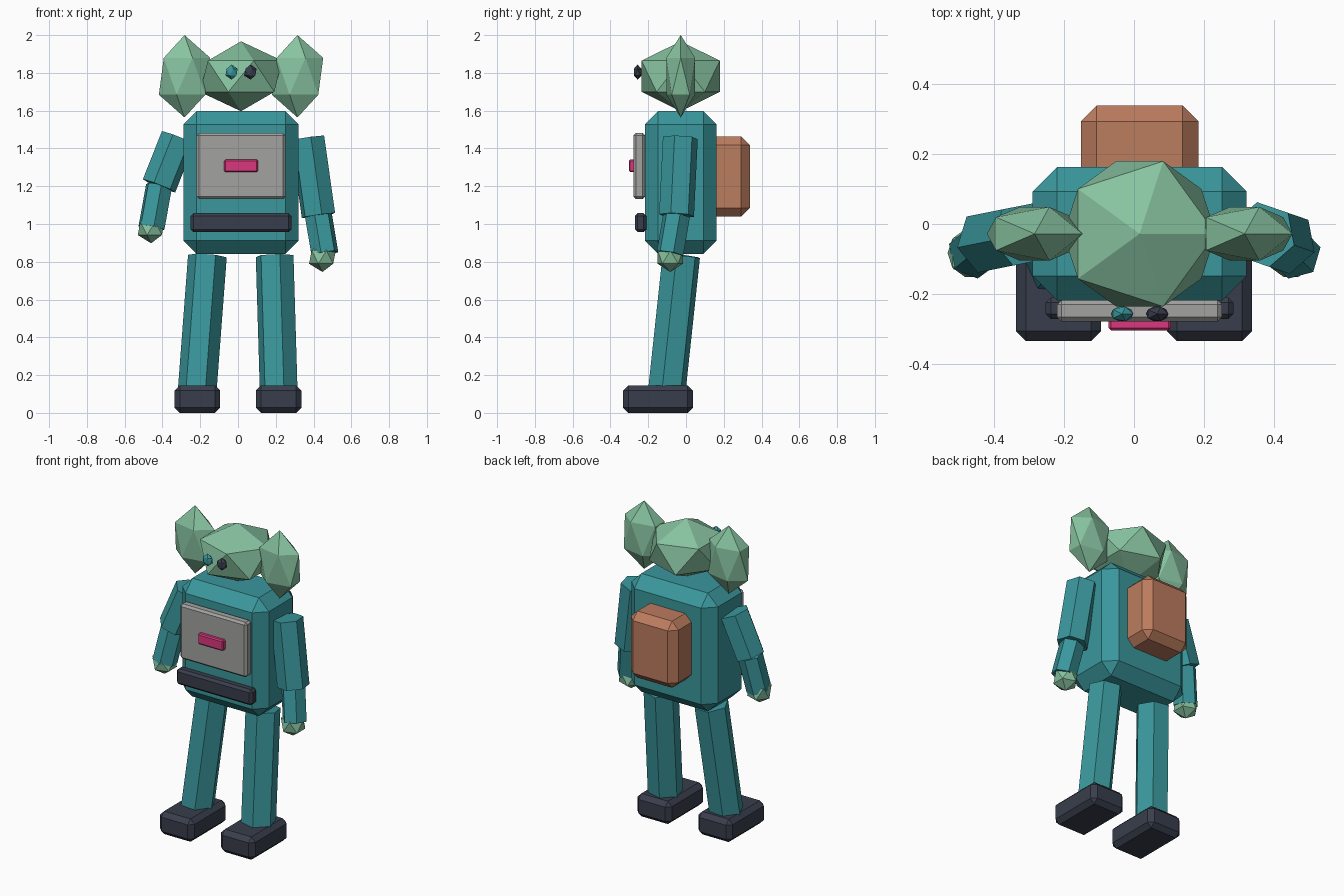
import bpy
import bmesh
from mathutils import Matrix, Vector

cube = bpy.data.objects.get("Cube")
if cube:
    bpy.data.objects.remove(cube, do_unlink=True)


def material(name, rgb):
    mat = bpy.data.materials.new(name)
    mat.use_nodes = True
    color = (*rgb, 1.0)
    mat.diffuse_color = color
    mat.node_tree.nodes["Principled BSDF"].inputs["Base Color"].default_value = color
    return mat


TEAL = material("teal", (0.042, 0.31, 0.335))
GREEN = material("soft_green", (0.242, 0.54, 0.35))
CLAY = material("clay_orange", (0.50, 0.20, 0.114))
GREY = material("panel_grey", (0.36, 0.36, 0.35))
PINK = material("hot_pink", (0.70, 0.038, 0.205))
DARK = material("dark_slate", (0.04, 0.048, 0.072))


def finish(name, bm, mat):
    """Turn a bmesh into a flat-shaded object."""
    mesh = bpy.data.meshes.new(name)
    bm.to_mesh(mesh)
    bm.free()
    mesh.materials.append(mat)
    obj = bpy.data.objects.new(name, mesh)
    bpy.context.collection.objects.link(obj)
    return obj


def box(name, center, size, bevel, mat):
    """Box with chamfered edges."""
    bm = bmesh.new()
    bmesh.ops.create_cube(bm, size=1)
    bmesh.ops.scale(bm, vec=size, verts=bm.verts)
    bmesh.ops.bevel(bm, geom=bm.edges[:], offset=bevel, segments=1,
                    affect='EDGES', profile=0.5)
    bmesh.ops.translate(bm, vec=center, verts=bm.verts)
    return finish(name, bm, mat)


def gem(name, center, radii, mat):
    """Twenty-sided ball stretched to the given radii."""
    bm = bmesh.new()
    bmesh.ops.create_icosphere(bm, subdivisions=1, radius=1)
    bmesh.ops.scale(bm, vec=radii, verts=bm.verts)
    bmesh.ops.translate(bm, vec=center, verts=bm.verts)
    return finish(name, bm, mat)


def limb(name, start, end, radius, mat):
    """Six-sided prism between two points."""
    start, end = Vector(start), Vector(end)
    axis = end - start
    turn = axis.to_track_quat('Z', 'Y').to_matrix().to_4x4()
    bm = bmesh.new()
    bmesh.ops.create_cone(bm, cap_ends=True, segments=6, radius1=radius,
                          radius2=radius, depth=axis.length)
    bm.transform(Matrix.Translation((start + end) / 2) @ turn)
    return finish(name, bm, mat)


MID, DEEP = 0.016, -0.028  # body centre in x and y

# Torso and what is mounted on it
box("torso", (MID, DEEP, 1.22), (0.61, 0.38, 0.755), 0.07, TEAL)
box("chest_panel", (MID, -0.247, 1.307), (0.47, 0.062, 0.35), 0.013, GREY)
box("chest_button", (MID, -0.285, 1.308), (0.178, 0.035, 0.067), 0.007, PINK)
box("belt", (MID, -0.24, 1.007), (0.535, 0.062, 0.10), 0.015, DARK)
box("backpack", (MID, 0.215, 1.252), (0.335, 0.245, 0.425), 0.045, CLAY)

# Head, ears and eyes
gem("head", (MID, DEEP, 1.782), (0.243, 0.243, 0.185), GREEN)
for side, sign, eye_mat in (("left", 1, DARK), ("right", -1, TEAL)):
    gem(side + "_ear", (MID + sign * 0.299, DEEP, 1.782), (0.152, 0.09, 0.218), GREEN)
    gem(side + "_eye", (MID + sign * 0.05, -0.256, 1.804), (0.036, 0.024, 0.04), eye_mat)

# Legs and boots
for side, sign in (("left", 1), ("right", -1)):
    limb(side + "_leg", (sign * 0.215, -0.10, 0.13),
         (MID + sign * 0.178, -0.025, 0.83), 0.103, TEAL)
    box(side + "_boot", (sign * 0.215, -0.148, 0.073), (0.242, 0.37, 0.146), 0.028, DARK)

# Arms, each posed on its own: shoulder, elbow, wrist, hand
poses = {
    "left": ((0.368, -0.03, 1.455), (0.426, -0.05, 1.045),
             (0.46, -0.085, 0.842), (0.447, -0.083, 0.825)),
    "right": ((-0.317, -0.03, 1.457), (-0.418, -0.05, 1.202),
              (-0.458, -0.083, 0.98), (-0.46, -0.083, 0.977)),
}
for side, (shoulder, elbow, wrist, hand) in poses.items():
    limb(side + "_upper_arm", shoulder, elbow, 0.094, TEAL)
    limb(side + "_forearm", elbow, wrist, 0.074, TEAL)
    gem(side + "_hand", hand, (0.079, 0.079, 0.079), GREEN)
